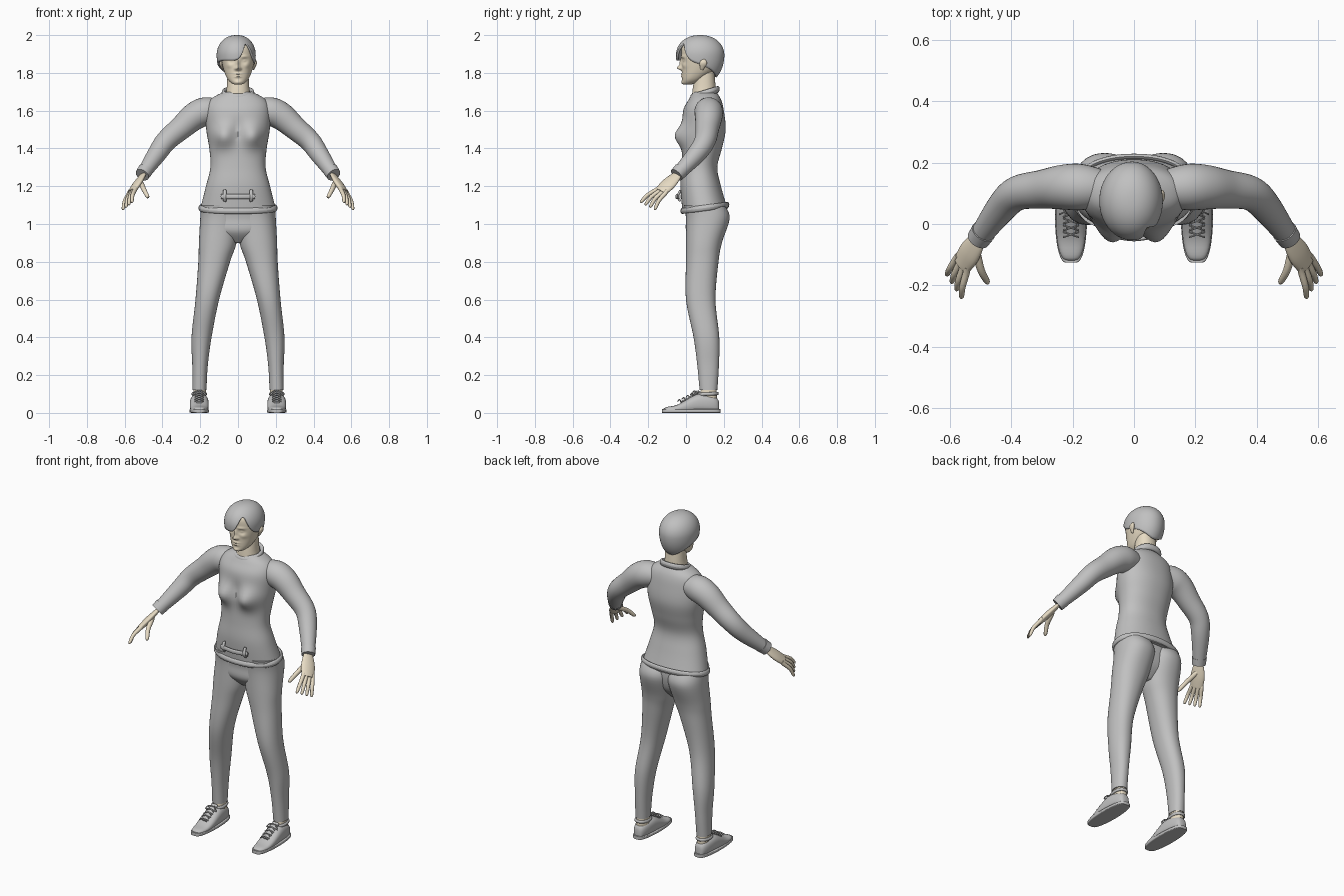
import bpy, bmesh, math
from mathutils import Vector

default_cube = bpy.data.objects.get("Cube")
if default_cube:
    bpy.data.objects.remove(default_cube, do_unlink=True)


def material(name, colour):
    mat = bpy.data.materials.new(name)
    mat.use_nodes = True
    mat.diffuse_color = (*colour, 1)
    mat.node_tree.nodes["Principled BSDF"].inputs["Base Color"].default_value = (*colour, 1)
    return mat


GREY = material("cloth grey", (.53, .53, .53))
SKIN = material("warm skin", (.8, .71, .55))


def spline(keys, steps):
    """Smooth curve through key tuples."""
    points, last = [], len(keys) - 1
    for i in range(last):
        before, start = keys[max(i - 1, 0)], keys[i]
        end, after = keys[i + 1], keys[min(i + 2, last)]
        for step in range(steps):
            t = step / steps
            point = []
            for p, q, r, s in zip(before, start, end, after):
                enter, leave = (r - p) / 2, (s - q) / 2
                cubic = 2 * (q - r) + enter + leave
                point.append(q + t * (enter + t * (r - q - enter - cubic + t * cubic)))
            points.append(tuple(point))
    return points + [tuple(keys[last])]


def section(centre, u, v, power=2, count=32):
    """Rounded ring around the centre with half axes u and v."""
    ring = []
    for k in range(count):
        angle = math.tau * k / count
        c, s = math.cos(angle), math.sin(angle)
        ring.append(centre + u * math.copysign(abs(c) ** (2 / power), c)
                    + v * math.copysign(abs(s) ** (2 / power), s))
    return ring


def loft(name, rings, mat, mirror=False, caps=(True, True)):
    """Skin a list of rings, with an optional cap on the first and last."""
    bm = bmesh.new()
    rows = [[bm.verts.new(point) for point in ring] for ring in rings]
    for low, high in zip(rows, rows[1:]):
        for k in range(len(low)):
            bm.faces.new((low[k - 1], low[k], high[k], high[k - 1]))
    for wanted, row in zip(caps, (rows[0], rows[-1])):
        if wanted:
            bm.faces.new(row)
    bmesh.ops.recalc_face_normals(bm, faces=bm.faces)
    mesh = bpy.data.meshes.new(name)
    bm.to_mesh(mesh)
    bm.free()
    mesh.materials.append(mat)
    part = bpy.data.objects.new(name, mesh)
    bpy.context.collection.objects.link(part)
    if mirror:
        part.modifiers.new("Mirror", "MIRROR").use_mirror_merge = False
    bpy.ops.object.select_all(action="DESELECT")
    bpy.context.view_layer.objects.active = part
    part.select_set(True)
    bpy.ops.object.shade_smooth_by_angle(angle=math.radians(50))
    return part


def column(name, keys, mat, bumps=(), mirror=False, count=48, steps=6):
    """Upright loft; keys are (z, left, right, front, back), bumps shape the front."""
    rings = []
    for z, left, right, front, back in spline(keys, steps):
        centre = Vector(((left + right) / 2, (front + back) / 2, z))
        depth = (back - front) / 2
        ring = section(centre, Vector(((right - left) / 2, 0, 0)), Vector((0, depth, 0)), 2.2, count)
        for p in ring:
            facing = max(0, (centre.y - p.y) / depth)
            for x, height, wide, tall, push in bumps:
                fade = ((abs(p.x) - x) / wide) ** 2 + ((p.z - height) / tall) ** 2
                p.y -= push * min(1, facing) * math.exp(-fade)
        rings.append(ring)
    return loft(name, rings, mat, mirror)


def even(keys):
    """Widen (z, half width, front, back) keys to both sides."""
    return [(z, -half, half, front, back) for z, half, front, back in keys]


def limb(name, keys, mat, side=(0, 1, 0), flat=1, mirror=True, count=20):
    """Loft along a path; keys are (x, y, z, radius), flat thins it across side."""
    points = spline(keys, 5)
    path = [Vector(point[:3]) for point in points]
    rings = []
    for i, point in enumerate(points):
        along = (path[min(i + 1, len(path) - 1)] - path[max(i - 1, 0)]).normalized()
        u = Vector(side) - along * along.dot(Vector(side))
        u.normalize()
        radius = point[3]
        rings.append(section(path[i], u * radius, along.cross(u) * radius * flat, count=count))
    return loft(name, rings, mat, mirror)


def band(name, centre, wide, deep, tall, bulge, tilt=0, mirror=False):
    """Rounded trim running around an upright part, lower at the front by tilt."""
    rings = []
    for k in range(13):
        turn = math.tau * k / 12
        grow = bulge * math.cos(turn)
        ring = section(Vector(centre), Vector((wide + grow, 0, 0)),
                       Vector((0, deep + grow, (deep + grow) * tilt)), 2.2, 48)
        rings.append([p + Vector((0, 0, tall * math.sin(turn))) for p in ring])
    return loft(name, rings, GREY, mirror, (False, False))


# Sweater body with bust, hem and collar
column("sweater", even([
    (1.08, .2, -.02, .22), (1.2, .17, -.03, .185), (1.3, .146, -.024, .166),
    (1.4, .152, -.02, .19), (1.5, .168, -.02, .21), (1.6, .17, -.015, .2),
    (1.66, .145, .015, .185), (1.7, .075, .04, .16)]), GREY, count=64,
    bumps=[(.085, 1.465, .06, .06, .055), (0, 1.5, .03, .05, -.01)])
band("sweater_hem", (0, .1, 1.085), .2, .12, .016, .009, .13)
band("collar", (0, .1, 1.692), .077, .068, .018, .01, .3)

# Waist strap on the front, held by two loops
limb("waist_strap", [(x, -.03 - .02 * math.cos(x * 15), 1.145, .013) for x in (-.09, 0, .09)],
     GREY, (0, 0, 1), .5, mirror=False)
limb("strap_loop", [(.07, -.03, 1.12, .008), (.07, -.042, 1.145, .01), (.07, -.03, 1.18, .008)],
     GREY, (1, 0, 0), .7)

# Sleeves and cuffs
limb("sleeve", [(.1, .115, 1.6, .06), (.17, .12, 1.596, .075), (.23, .12, 1.57, .073),
                (.3, .113, 1.51, .063), (.38, .1, 1.44, .056), (.43, .055, 1.37, .05),
                (.503, -.043, 1.264, .035)], GREY, count=32)
limb("cuff", [(.49, -.025, 1.285, .041), (.507, -.05, 1.26, .038)], GREY, count=32)

# Hands: a flat palm, four fanned fingers and a thumb
wrist, knuckles = Vector((.5, -.04, 1.265)), Vector((.562, -.135, 1.17))
across = Vector((.011, .015, -.007))
limb("palm", [(*wrist.lerp(knuckles, t), .024 + .018 * math.sin(2.5 * t))
              for t in (0, .3, .6, .9, 1)], SKIN, across, .42)


def finger(name, base, tip, radius):
    bend = Vector((.004, -.004, .006))
    limb(name, [(*base.lerp(tip, t), radius * size) if t != .5 else
                (*(base.lerp(tip, t) + bend), radius)
                for t, size in ((-.2, 1), (0, 1.1), (.5, 1), (.9, .8), (1, .3))],
         SKIN, across, count=12)


for k, name in enumerate(("index", "middle", "ring", "little")):
    spread = k - 1.5
    base = knuckles + across * spread
    reach = Vector((.025, -.07, -.075)) + spread * Vector((.005, .01, -.006))
    finger(name + "_finger", base, base + reach, .0105)
finger("thumb", Vector((.513, -.095, 1.215)), Vector((.476, -.195, 1.14)), .0125)

# Trousers
column("trouser_hips", even([(1.1, .19, -.01, .2), (1.03, .195, 0, .2), (.96, .17, .002, .18),
                             (.9, .03, .05, .13)]), GREY)
column("trouser_leg", [
    (1.1, 0, .195, -.01, .205), (1.03, -.01, .2, 0, .231), (.9, .008, .207, 0, .19),
    (.8, .042, .21, 0, .172), (.6, .1, .225, 0, .156), (.4, .14, .246, .04, .176),
    (.25, .16, .242, .06, .174), (.12, .167, .242, .072, .166)], GREY, mirror=True)
column("ankle", [(.16, .17, .235, .085, .16), (.07, .17, .237, .07, .165)], SKIN, mirror=True)

# Shoes: domed upper and flat sole share one outline
def shoe_rings(grow, sole):
    rings, count = [], 24
    for k in range(1, count):
        t = (1 - math.cos(math.pi * k / count)) / 2
        ends = math.sin(math.pi * t)
        rise = max(0, min(1, (t - .15) / .55))
        height = .02 if sole else (.04 + .065 * rise * rise * (3 - 2 * rise)) * ends ** .15
        centre = Vector((.205, .028 + .296 * grow * (t - .5), height / 2))
        rings.append(section(centre, Vector((.05 * grow * ends ** .25, 0, 0)),
                             Vector((0, 0, height / 2)), 6 if sole else 2.5))
    return rings


loft("shoe_upper", shoe_rings(1, False), GREY, True)
loft("shoe_sole", shoe_rings(1.05, True), GREY, True)
band("shoe_rim", (.205, .117, .1), .035, .05, .009, .006, .05, True)
limb("shoe_tongue", [(.205, -.03, .056, .016), (.205, .02, .08, .019), (.205, .07, .116, .021)],
     GREY, (1, 0, 0), .3)

# Crossed laces and a bow
for k in range(5):
    y, z = -.035 + .022 * k, .066 + .011 * k
    for slant in (-.008, .008):
        limb("lace", [(.205 + .025 * end, y + end * slant, z - .01 * abs(end) + .005, .003)
                      for end in (-1, 0, 1)], GREY, (0, 0, 1), count=6)
for way in (-1, 1):
    limb("lace_bow", [(.205 + way * out, .05 - out / 2, z, .003)
                      for out, z in ((0, .112), (.02, .115), (.036, .095), (.02, .1))],
         GREY, (0, 0, 1), count=6)

# Neck, then the head with nose, eyes, brows, lips, chin and cheeks
column("neck", even([(1.66, .07, .03, .16), (1.72, .06, .036, .157), (1.81, .055, .05, .15)]), SKIN)
column("head", even([
    (1.738, .014, -.01, .02), (1.745, .034, -.018, .055), (1.77, .057, -.02, .1),
    (1.82, .077, -.021, .16), (1.88, .088, -.024, .185), (1.94, .08, -.02, .175),
    (1.97, .05, .02, .13)]), SKIN, count=128, steps=12, bumps=[
        (0, 1.826, .011, .011, .022), (0, 1.85, .009, .025, .012), (.012, 1.822, .008, .007, .008),
        (.035, 1.864, .016, .012, -.01), (.035, 1.864, .01, .006, .007),
        (.035, 1.886, .024, .007, .005), (0, 1.794, .02, .005, .007), (0, 1.78, .017, .005, .007),
        (0, 1.75, .018, .01, .006), (.048, 1.838, .015, .013, .005)])
limb("ear", [(.08, .085, 1.815, .006), (.086, .086, 1.83, .013), (.092, .092, 1.855, .019),
             (.086, .094, 1.876, .005)], SKIN, (0, 1, 0), .45)

# Short hair: a cap with a nape, sideburns and a parting swept over one eye
hair_rings, layers = [], 24
for layer in range(layers + 1):
    ring = []
    for k in range(96):
        turn = math.tau * k / 96 - math.pi
        side, front = math.sin(turn), math.cos(turn)
        parting = math.exp(-((math.degrees(turn) - 35) / 20) ** 2)
        edge = 1.82 + .045 * front + .025 * side * side + .09 * parting
        drop = edge - 1.895
        phi = math.acos(drop / (.105 if drop > 0 else .155)) * (layer + .1) / (layers + .1)
        lift, swell = math.cos(phi), math.sin(phi) ** .9
        ring.append(Vector((side * swell * (.1 if side > 0 else .107) - .006,
                            .075 - front * swell * .128,
                            1.895 + lift * (.105 if lift > 0 else .155))))
    hair_rings.append(ring)
hair = loft("hair", hair_rings, GREY, caps=(True, False))
thickness = hair.modifiers.new("Thickness", "SOLIDIFY")
thickness.thickness = .012
thickness.offset = -1
